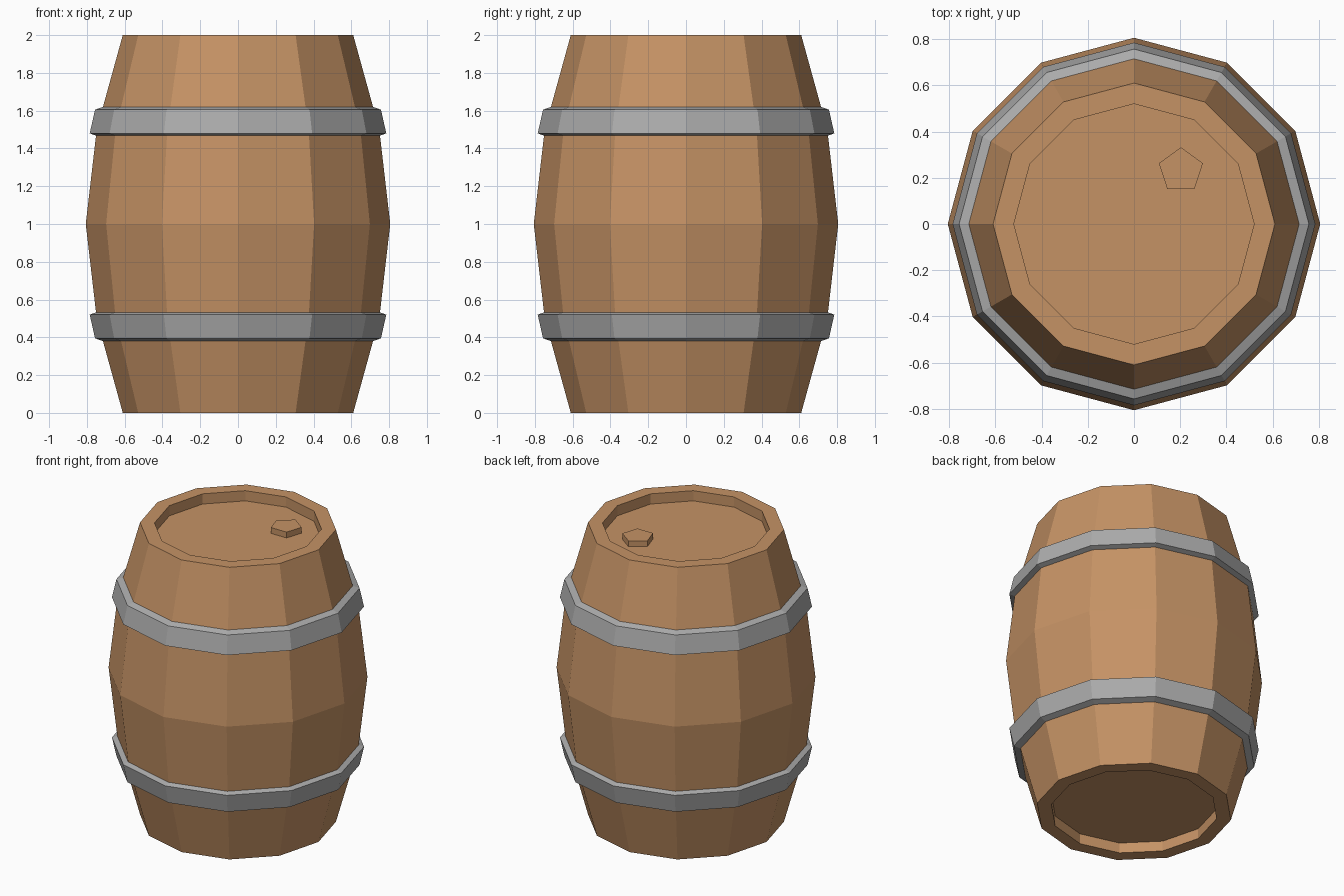
import bpy, bmesh, math

if "Cube" in bpy.data.objects:
    bpy.data.objects.remove(bpy.data.objects["Cube"])

SIDES = 12


def material(name, rgb):
    m = bpy.data.materials.new(name)
    m.diffuse_color = (*rgb, 1.0)
    m.use_nodes = True
    m.node_tree.nodes["Principled BSDF"].inputs["Base Color"].default_value = m.diffuse_color
    return m


wood = material("warm wood", (0.56, 0.29, 0.13))
iron = material("grey iron", (0.41, 0.41, 0.41))


def lathe(name, profile, mat, ring=False):
    """Revolve an (r, z) profile; cap its ends, or close it into a ring."""
    bm = bmesh.new()
    loops = [[bm.verts.new((r * math.cos(2 * math.pi * i / SIDES),
                            r * math.sin(2 * math.pi * i / SIDES), z))
              for i in range(SIDES)] for r, z in profile]
    pairs = list(zip(loops, loops[1:]))
    if ring:
        pairs.append((loops[-1], loops[0]))
    else:
        bm.faces.new(loops[0])
        bm.faces.new(loops[-1])
    for a, b in pairs:
        for i in range(SIDES):
            j = (i + 1) % SIDES
            bm.faces.new((a[i], a[j], b[j], b[i]))
    bmesh.ops.recalc_face_normals(bm, faces=bm.faces)
    me = bpy.data.meshes.new(name)
    bm.to_mesh(me)
    bm.free()
    me.materials.append(mat)
    ob = bpy.data.objects.new(name, me)
    bpy.context.collection.objects.link(ob)
    return ob


# Barrel body: lower half mirrored, with recessed lid and base
half = [(0.52, 0.07), (0.52, 0.0), (0.61, 0.0), (0.748, 0.5)]
body = half + [(0.806, 1.0)] + [(r, 2 - z) for r, z in reversed(half)]
lathe("barrel_body", body, wood)

# Hoops: tilted band section, mirrored about mid height
hoop = [(0.715, 0.38), (0.757, 0.395), (0.785, 0.52), (0.745, 0.535)]
lathe("lower_hoop", hoop, iron, ring=True)
lathe("upper_hoop", [(r, 2 - z) for r, z in hoop], iron, ring=True)

# Five-sided bung on the lid
bm = bmesh.new()
base = [bm.verts.new((0.203 + 0.1 * math.cos(math.radians(90 + 72 * i)),
                      0.232 + 0.1 * math.sin(math.radians(90 + 72 * i)), 1.92))
        for i in range(5)]
face = bm.faces.new(base)
ext = bmesh.ops.extrude_face_region(bm, geom=[face])
for v in ext["geom"]:
    if isinstance(v, bmesh.types.BMVert):
        v.co.z = 1.97
if not any(f.normal.z < 0 and len(f.verts) == 5 for f in bm.faces):
    bmesh.ops.recalc_face_normals(bm, faces=bm.faces)
bmesh.ops.recalc_face_normals(bm, faces=bm.faces)
me = bpy.data.meshes.new("bung")
bm.to_mesh(me)
bm.free()
me.materials.append(wood)
bpy.context.collection.objects.link(bpy.data.objects.new("bung", me))
